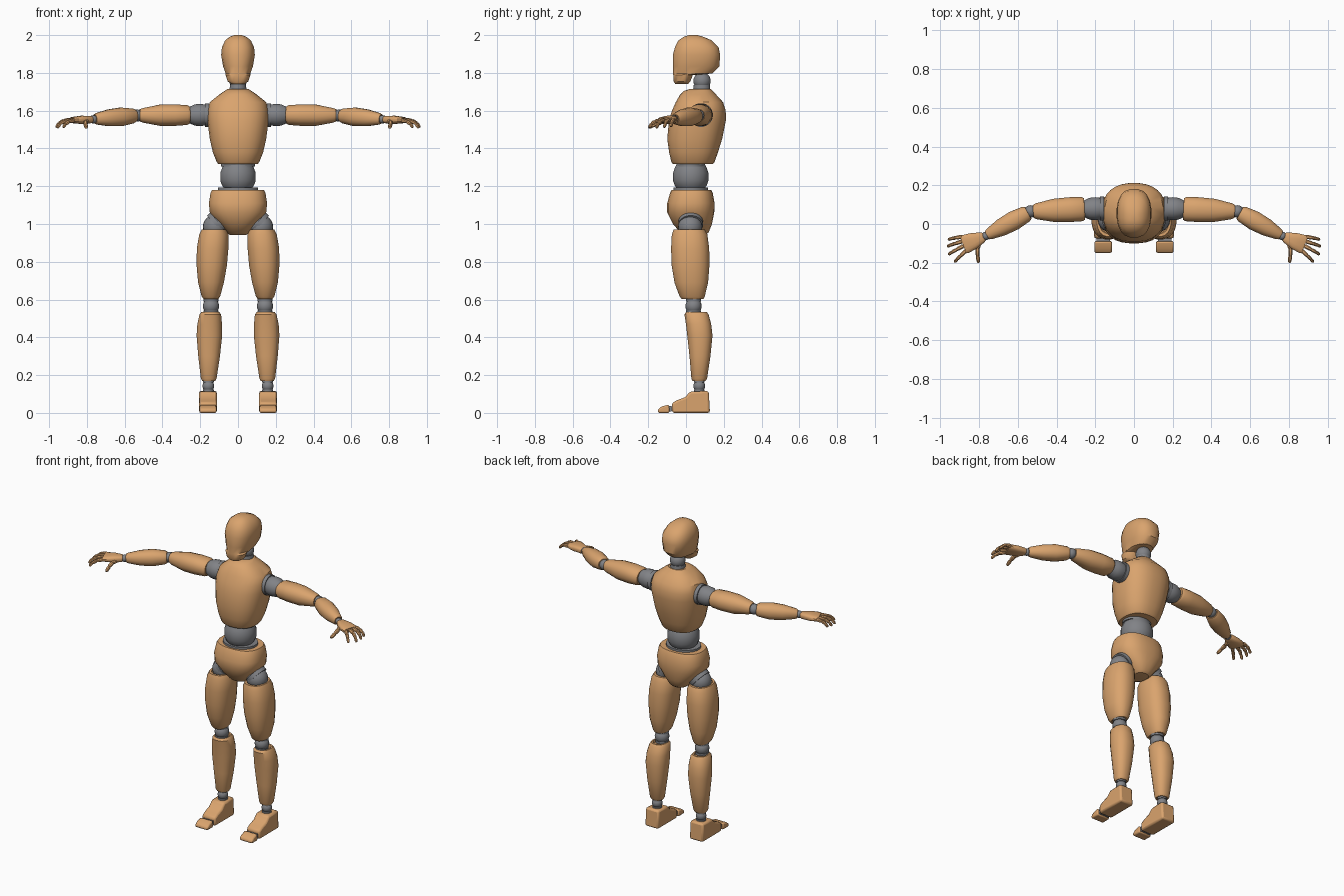
import bpy, bmesh, math
from mathutils import Vector as V


def material(name, rgb):
    m = bpy.data.materials.new(name)
    m.diffuse_color = (*rgb, 1)
    return m


WOOD = material("warm wood", (0.70, 0.37, 0.155))
GREY = material("joint grey", (0.22, 0.225, 0.24))


def finish(name, bm, mat, mirror=False, bevel=0, angle=35):
    bmesh.ops.recalc_face_normals(bm, faces=bm.faces)
    me = bpy.data.meshes.new(name)
    bm.to_mesh(me)
    bm.free()
    me.materials.append(mat)
    me.shade_smooth()
    me.set_sharp_from_angle(angle=math.radians(angle))
    ob = bpy.data.objects.new(name, me)
    bpy.context.collection.objects.link(ob)
    if bevel:
        b = ob.modifiers.new("Bevel", 'BEVEL')
        b.width, b.segments = bevel, 2
    if mirror:
        ob.modifiers.new("Mirror", 'MIRROR')
    return ob


def skin(bm, secs, n=20, p=2.0, recess=0):
    """Loft rings (centre, half axis u, half axis v); recess hollows the ends."""
    secs = list(secs)
    if recess:
        for i, j in ((0, 1), (-1, -2)):
            c, u, v = secs[i]
            d = (secs[j][0] - c).normalized() * recess
            extra = [(c, u * .82, v * .82), (c + d, u * .76, v * .76)]
            secs = extra[::-1] + secs if i == 0 else secs + extra
    rings = []
    for c, u, v in secs:
        ring = []
        for k in range(n):
            a = 2 * math.pi * (k + .5) / n
            x, y = (math.copysign(abs(f) ** (2 / p), f) for f in (math.cos(a), math.sin(a)))
            ring.append(bm.verts.new(c + u * x + v * y))
        rings.append(ring)
    for a, b in zip(rings, rings[1:]):
        for k in range(n):
            bm.faces.new((a[k], a[(k + 1) % n], b[(k + 1) % n], b[k]))
    bm.faces.new(rings[0])
    bm.faces.new(rings[-1])


def stack(name, rows, mat=WOOD, mirror=False, recess=0, p=2.3, n=20):
    """Upright part from rows of (z, x0, x1, y0, y1)."""
    bm = bmesh.new()
    skin(bm, [(V(((x0 + x1) / 2, (y0 + y1) / 2, z)), V(((x1 - x0) / 2, 0, 0)),
               V((0, (y1 - y0) / 2, 0))) for z, x0, x1, y0, y1 in rows], n, p, recess)
    return finish(name, bm, mat, mirror)


def along(bm, a, b, rows, n=16, p=2.2, recess=0):
    """Part from a to b with rows of (t, half width, half height)."""
    a, b = V(a), V(b)
    d = (b - a).normalized()
    side = d.cross(V((0, 0, 1)))
    side = side.normalized() if side.length > .01 else V((1, 0, 0))
    up = side.cross(d)
    skin(bm, [(a.lerp(b, t), side * w, up * h) for t, w, h in rows], n, p, recess)


def limb(name, a, b, rows, mat=WOOD, **kw):
    bm = bmesh.new()
    along(bm, a, b, rows, **kw)
    return finish(name, bm, mat, True)


def ball(name, c, r, mirror=True):
    bm = bmesh.new()
    bmesh.ops.create_uvsphere(bm, u_segments=20, v_segments=12, radius=r)
    bmesh.ops.translate(bm, verts=bm.verts, vec=c)
    return finish(name, bm, GREY, mirror)


def disc(name, c, axis, r, h):
    """Joint collar centred on c, facing along axis."""
    c, axis = V(c), V(axis).normalized()
    return limb(name, c - axis * h / 2, c + axis * h / 2, [(0, r, r), (1, r, r)], GREY, n=20, p=2)


def extrude_x(name, profile, x0, x1, bevel):
    """Side profile of (y, z) points given width in x."""
    bm = bmesh.new()
    f = bm.faces.new([bm.verts.new((x0, y, z)) for y, z in profile])
    g = bmesh.ops.extrude_face_region(bm, geom=[f])["geom"]
    bmesh.ops.translate(bm, verts=[v for v in g if isinstance(v, bmesh.types.BMVert)],
                        vec=(x1 - x0, 0, 0))
    return finish(name, bm, WOOD, True, bevel)


def centred(rows):
    return [(z, -x, x, y0, y1) for z, x, y0, y1 in rows]


# Head with a step under the skull behind the jaw
stack("head", centred([
    (1.742, .036, -.058, .012), (1.755, .055, -.066, .024), (1.788, .066, -.068, .036),
    (1.797, .066, -.069, .14), (1.835, .08, -.071, .178), (1.895, .09, -.071, .182),
    (1.935, .086, -.06, .174), (1.972, .069, -.041, .138), (1.992, .043, -.01, .09),
    (2.0, .02, .015, .06)]), p=2.4)

# Neck
ball("neck_ball", (0, .085, 1.757), .046, False)
stack("neck_collar", centred([(1.705, .046, .036, .13), (1.735, .043, .04, .127)]), GREY, p=2)

# Torso
stack("torso", centred([
    (1.318, .105, -.07, .143), (1.328, .113, -.078, .152), (1.38, .134, -.09, .17),
    (1.45, .15, -.1, .192), (1.55, .163, -.091, .212), (1.6, .163, -.075, .211),
    (1.645, .15, -.055, .197), (1.685, .1, -.032, .16), (1.705, .07, -.01, .14),
    (1.715, .056, .02, .132)]), n=28, p=2.4)

# Waist joint
stack("waist_ball", centred([
    (1.19, .075, -.05, .1), (1.205, .086, -.061, .111), (1.23, .095, -.07, .12),
    (1.27, .095, -.07, .12), (1.295, .086, -.061, .111), (1.318, .075, -.05, .1)]), GREY, p=2)
for nm, z, r in (("upper_waist_collar", 1.311, .09), ("lower_waist_collar", 1.187, .108)):
    stack(nm, centred([(z - .007, r, .025 - r * .85, .025 + r * .85),
                       (z + .007, r, .025 - r * .85, .025 + r * .85)]), GREY, p=2)

# Pelvis, sloping in over the leg openings
stack("pelvis", centred([
    (.943, .045, .0, .105), (.955, .062, -.03, .12), (1.0, .1, -.07, .138),
    (1.06, .15, -.1, .15), (1.11, .155, -.1, .152), (1.165, .146, -.085, .142),
    (1.181, .138, -.077, .134)]), n=28, p=2.5)

# Hip joints
disc("hip_collar", (.113, .025, 1.003), (.757, 0, -.654), .066, .024)
ball("hip_ball", (.122, .022, .985), .064)

# Legs
stack("thigh", [
    (.602, .105, .182, -.022, .092), (.617, .094, .193, -.035, .1), (.69, .074, .212, -.062, .118),
    (.78, .058, .22, -.077, .125), (.87, .05, .219, -.08, .124), (.945, .05, .206, -.076, .114),
    (.972, .062, .192, -.066, .1)], mirror=True, recess=.015)
ball("knee_ball", (.143, .04, .565), .043)
for z in (.598, .535):
    disc("knee_collar", (.143, .04, z), (0, 0, 1), .04, .014)
stack("shin", [
    (.17, .119, .19, .034, .104), (.182, .113, .197, .028, .112), (.3, .095, .211, .018, .13),
    (.41, .083, .22, .006, .141), (.47, .084, .216, -.001, .134), (.522, .089, .204, -.009, .12),
    (.535, .1, .194, .0, .11)], mirror=True, recess=.015)
ball("ankle_ball", (.157, .07, .142), .031)
for z in (.167, .117):
    disc("ankle_collar", (.157, .07, z), (0, 0, 1), .029, .012)

# Feet
extrude_x("foot", [(.127, 0), (-.073, 0), (-.075, .052), (-.045, .068), (-.005, .083),
                   (.022, .113), (.12, .116)], .112, .206, .011)
extrude_x("toe", [(-.087, 0), (-.148, 0), (-.15, .018), (-.128, .034), (-.09, .044)],
          .114, .204, .008)
disc("toe_hinge", (.159, -.083, .022), (1, 0, 0), .015, .07)

# Shoulders and arms
limb("shoulder_ball", (.145, .08, 1.577), (.265, .078, 1.577),
     [(0, .045, .045), (.2, .055, .055), (.45, .06, .06), (.7, .057, .057), (1, .04, .04)],
     GREY, n=20, p=2)
disc("shoulder_collar", (.165, .08, 1.577), (1, 0, 0), .063, .022)
limb("upper_arm", (.255, .078, 1.577), (.52, .065, 1.575),
     [(0, .056, .045), (.05, .064, .053), (.3, .065, .058), (.6, .061, .057),
      (.94, .042, .039), (1, .034, .033)], recess=.012)
ball("elbow_ball", (.534, .065, 1.574), .032)
limb("forearm", (.546, .058, 1.573), (.758, -.058, 1.556),
     [(0, .035, .033), (.06, .043, .04), (.35, .051, .05), (.65, .046, .045),
      (.95, .03, .031), (1, .024, .025)], recess=.01)
ball("wrist_ball", (.766, -.062, 1.554), .022)

# Hand
limb("palm", (.774, -.066, 1.553), (.882, -.108, 1.55),
     [(0, .022, .016), (.1, .029, .02), (.5, .043, .022), (.9, .05, .017), (1, .047, .013)], p=2.8)

# Fingers and thumb: bent chains of short tapered links
CHAINS = {
    "little_finger": [(.888, -.066, 1.552), (.922, -.071, 1.548), (.944, -.076, 1.535), (.957, -.08, 1.517)],
    "ring_finger": [(.888, -.09, 1.552), (.924, -.101, 1.547), (.948, -.109, 1.533), (.961, -.115, 1.512)],
    "middle_finger": [(.882, -.114, 1.55), (.918, -.133, 1.545), (.942, -.147, 1.531), (.956, -.156, 1.51)],
    "index_finger": [(.868, -.138, 1.548), (.896, -.165, 1.542), (.914, -.183, 1.529), (.925, -.195, 1.512)],
    "thumb": [(.797, -.085, 1.546), (.808, -.13, 1.538), (.807, -.165, 1.526), (.803, -.197, 1.511)],
}
for nm, pts in CHAINS.items():
    bm = bmesh.new()
    for i, (a, b) in enumerate(zip(pts, pts[1:])):
        r = (.0135 if nm == "thumb" else .0115) - .0014 * i
        along(bm, a, b, [(-.05, r * .65, r * .65), (.12, r, r), (.75, r * .92, r * .92),
                         (1.04, r * .6, r * .6)], n=8, p=2.4)
    finish(nm, bm, WOOD, True)
